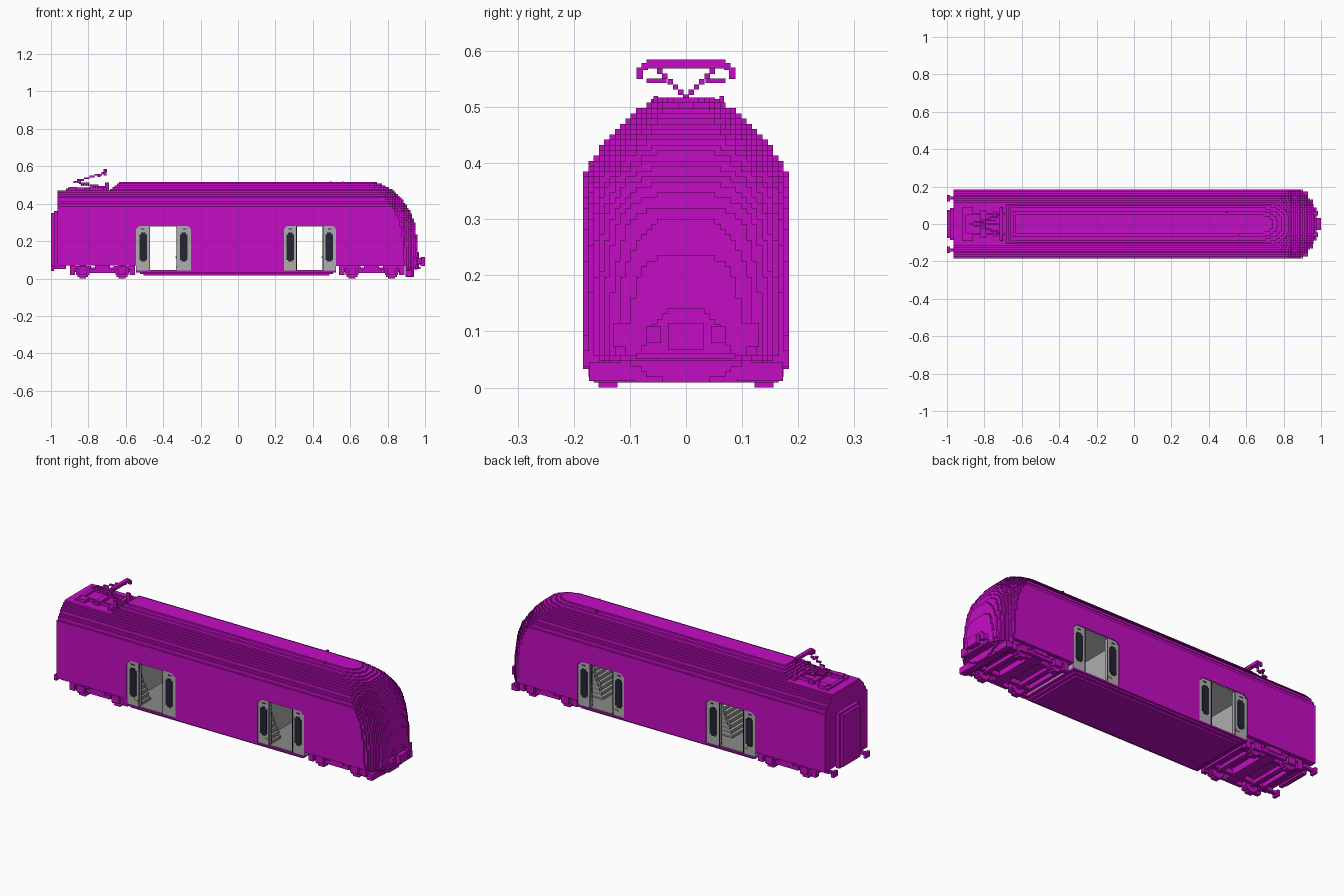
import bpy, bmesh, math
from mathutils import Vector

old = bpy.data.objects.get("Cube")
if old:
    bpy.data.objects.remove(old, do_unlink=True)

V = 0.0094                      # block size of the stepped style
HALF = 19.5 * V                 # half width of the body
DOOR_TOP = 30 * V
FLOOR = 0.042
REAR = -0.965


def material(name, rgb):
    m = bpy.data.materials.new(name)
    m.use_nodes = True
    m.diffuse_color = (*rgb, 1)
    m.node_tree.nodes["Principled BSDF"].inputs["Base Color"].default_value = (*rgb, 1)
    return m


MAGENTA = material("magenta", (0.55, 0.004, 0.55))
GREY = material("door grey", (0.42, 0.42, 0.42))
DARK = material("dark glass", (0.018, 0.018, 0.035))
WALL = material("interior grey", (0.25, 0.26, 0.25))
LIGHT = material("light grey", (0.62, 0.62, 0.62))
YELLOW = material("yellow", (0.6, 0.4, 0.05))
BLUE = material("dark blue", (0.02, 0.03, 0.2))


def prism(bm, pts, z0, z1):
    face = bm.faces.new([bm.verts.new((x, y, z0)) for x, y in pts])
    top = bmesh.ops.extrude_face_region(bm, geom=[face])["geom"]
    for v in top:
        if isinstance(v, bmesh.types.BMVert):
            v.co.z = z1


def box(bm, x0, x1, y0, y1, z0, z1):
    prism(bm, [(x0, y0), (x1, y0), (x1, y1), (x0, y1)], z0, z1)


def finish(name, bm, mat):
    bmesh.ops.recalc_face_normals(bm, faces=bm.faces)
    me = bpy.data.meshes.new(name)
    bm.to_mesh(me)
    bm.free()
    me.materials.append(mat)
    ob = bpy.data.objects.new(name, me)
    bpy.context.scene.collection.objects.link(ob)
    return ob


def boxes(name, items, mat, mirror=False):
    """Join boxes into one part, optionally repeated on the other side."""
    bm = bmesh.new()
    for x0, x1, y0, y1, z0, z1 in items:
        box(bm, x0, x1, y0, y1, z0, z1)
        if mirror:
            box(bm, x0, x1, -y1, -y0, z0, z1)
    return finish(name, bm, mat)


def stepped_bar(a, b, size=V):
    """Blocks climbing along a line."""
    a, b = Vector(a), Vector(b)
    n = math.ceil((b - a).length / size)
    out = []
    for i in range(n + 1):
        p = a.lerp(b, i / n)
        p = [round(c / V) * V for c in p]
        out.append([c + s * size / 2 for c in p for s in (-1, 1)])
    return out


def sample(table, z):
    if z <= table[0][0]:
        return table[0][1]
    for (z0, a), (z1, b) in zip(table, table[1:]):
        if z <= z1:
            return a + (b - a) * (z - z0) / (z1 - z0)
    return table[-1][1]


# Body shell: stacked layers following the roof and nose profiles
WIDTH = [(0.01, 0.165), (0.045, HALF), (0.375, HALF), (0.41, 0.165), (0.445, 0.14),
         (0.475, 0.107), (0.495, 0.083), (0.505, 0.068), (0.515, 0.05)]
NOSE = [(0.01, 0.935), (0.045, 0.945), (0.06, 0.968), (0.2, 0.96), (0.3, 0.945),
        (0.36, 0.92), (0.4, 0.893), (0.44, 0.865), (0.475, 0.83), (0.495, 0.79), (0.51, 0.745)]


def footprint(z, x0):
    half = sample(WIDTH, z)
    n = max(1, round(half / V - 0.5))
    pts = []
    for j in range(-n, n + 1):
        x = sample(NOSE, z) - 0.085 * (abs(j) * V / half) ** 3.5
        x = max(round(x / V) * V, x0 + V)
        for y in ((j - 0.5) * V, (j + 0.5) * V):
            if len(pts) > 1 and pts[-1][0] == x == pts[-2][0]:
                pts.pop()
            if not pts or pts[-1] != (x, y):
                pts.append((x, y))
    edge = (n + 0.5) * V
    return pts + [(x0, edge), (x0, -edge)]


bm = bmesh.new()
for k in range(1, 55):
    z = (k + 0.5) * V
    if k < 7:
        start = 0.895
    elif z < DOOR_TOP:
        start = 0.525
    elif z < 0.47:
        start = REAR
    else:
        start = -0.69 + (z - 0.47) * 1.3
    prism(bm, footprint(z, start), k * V, (k + 1) * V)
finish("body_shell", bm, MAGENTA)

boxes("lower_body", [(REAR, -0.545, -HALF, HALF, 0.07, DOOR_TOP),
                     (-0.25, 0.245, -HALF, HALF, FLOOR, DOOR_TOP)], MAGENTA)
boxes("underfloor", [(-0.545, 0.525, -HALF, HALF, 0.033, FLOOR),
                     (-0.525, 0.508, -0.173, 0.173, 0.024, 0.033),
                     (-0.505, 0.49, -0.155, 0.155, 0.015, 0.024)], MAGENTA)

# Doorways: open sliding doors, windows, trims and an interior behind them
for side, (a, b, c, d) in (("rear", (-0.545, -0.47, -0.33, -0.25)),
                           ("front", (0.245, 0.315, 0.452, 0.525))):
    leaves = ((a, b), (c, d))
    boxes(side + "_door_leaves",
          [(x0, x1, 0.163, 0.179, FLOOR, DOOR_TOP) for x0, x1 in leaves], GREY, True)
    windows, trims, corners = [], [], []
    for x0, x1 in leaves:
        m = (x0 + x1) / 2
        for w, z0, z1 in ((0.02, 0.1, 0.235), (0.012, 0.09, 0.245)):
            windows.append((m - w, m + w, 0.158, 0.181 + w / 10, z0, z1))
    for x in (b - 0.004, c):
        trims.append((x, x + 0.004, 0.161, 0.181, FLOOR, DOOR_TOP))
    for x0, x1 in ((a, a + 2 * V), (d - 2 * V, d)):
        corners.append((x0, x1, 0.16, HALF, DOOR_TOP - V / 2, DOOR_TOP))
    for x0, x1 in ((a, a + V), (d - V, d)):
        corners.append((x0, x1, 0.16, HALF, DOOR_TOP - 1.5 * V, DOOR_TOP))
    boxes(side + "_door_windows", windows, DARK, True)
    boxes(side + "_door_seals", trims, DARK, True)
    boxes(side + "_door_corners", corners, MAGENTA, True)
    boxes(side + "_door_markers", [(a + 0.025, a + 0.045, 0.17, 0.182, 0.262, 0.267),
                                   (d - 0.045, d - 0.025, 0.17, 0.182, 0.262, 0.267)], BLUE, True)
    boxes(side + "_door_handle", [(b - 0.03, b - 0.008, 0.17, 0.182, 0.07, 0.078)], YELLOW, True)
    boxes(side + "_vestibule_walls", [(a, a + 0.006, -0.163, 0.163, FLOOR, DOOR_TOP),
                                      (d - 0.006, d, -0.163, 0.163, FLOOR, DOOR_TOP)], GREY)
    boxes(side + "_vestibule_floor", [(a, d, -0.178, 0.178, FLOOR, FLOOR + 0.004)], WALL)
    boxes(side + "_vestibule_ceiling", [(a, d, -0.178, 0.178, DOOR_TOP - 0.004, DOOR_TOP)], LIGHT)
    steps, rails = [], []
    for i in range(7):
        x = c + i * 0.01
        steps.append((x, d - 0.006, -0.07, 0.07, FLOOR + i * 0.022, FLOOR + 0.018 + i * 0.022))
        steps.append((a + 0.006, b - i * 0.01, -0.15, -0.08,
                      FLOOR + i * 0.022, FLOOR + 0.018 + i * 0.022))
    for s in (-1, 1):
        rails += stepped_bar((c, s * 0.08, 0.11), (d - 0.01, s * 0.08, 0.24), 0.008)
    boxes(side + "_stairs", steps, WALL)
    boxes(side + "_stair_edges", [(x0 - 0.001, x1, y0, y1, z1, z1 + 0.004)
                                  for x0, x1, y0, y1, z0, z1 in steps[::2]], LIGHT)
    boxes(side + "_stair_rails", rails, LIGHT)

# Bogies: stepped wheels, axles and frames
for side, cx in (("rear", -0.725), ("front", 0.715)):
    wheels, frame = [], []
    R = 4 * V
    for wx in (cx - 0.105, cx + 0.105):
        for i in range(8):
            h = (i - 3.5) * V
            w = math.sqrt(R * R - h * h)
            wheels.append((wx - w, wx + w, 0.122, 0.156, i * V, (i + 1) * V))
        frame += [(wx - 0.022, wx + 0.022, 0.156, 0.172, 0.022, 0.06),
                  (wx - 0.012, wx + 0.012, 0, 0.125, 0.028, 0.048),
                  (wx - 0.045, wx + 0.045, 0.145, 0.165, 0.052, 0.068)]
    frame += [(cx - 0.07, cx + 0.07, 0.15, 0.168, 0.03, 0.05),
              (cx - 0.04, cx + 0.04, 0.15, 0.172, 0.045, 0.072),
              (cx - 0.165, cx + 0.165, 0.1, 0.12, 0.035, 0.06),
              (cx - 0.03, cx + 0.03, 0, 0.15, 0.035, 0.075)]
    for s in (-1, 1):
        frame.append((cx + s * 0.16 - 0.01, cx + s * 0.16 + 0.01, 0, 0.165, 0.03, 0.055))
        frame.append((cx + s * 0.16 - 0.014, cx + s * 0.16 + 0.014, 0.14, 0.165, 0.018, 0.07))
    boxes(side + "_wheels", wheels, MAGENTA, True)
    boxes(side + "_bogie_frame", frame, MAGENTA, True)

# Rear end: gangway and buffers
boxes("gangway", [(-0.985, REAR, -0.085, 0.085, 0.06, 0.36),
                  (-1.0, REAR, -0.075, 0.075, 0.07, 0.35)], MAGENTA)
boxes("rear_buffers", [(-0.985, -0.93, 0.13, 0.146, 0.05, 0.066),
                       (-1.0, -0.985, 0.12, 0.156, 0.04, 0.07),
                       (-0.96, -0.92, 0.125, 0.15, 0.05, 0.075)], MAGENTA, True)

# Nose: coupler, lamp panels and the skirt lip
boxes("coupler", [(0.95, 0.985, -0.022, 0.022, 0.075, 0.105),
                  (0.975, 1.0, -0.032, 0.032, 0.068, 0.115),
                  (0.96, 0.985, -0.07, -0.045, 0.08, 0.11),
                  (0.96, 0.985, 0.045, 0.07, 0.08, 0.11),
                  (0.95, 0.976, -0.088, 0.088, 0.052, 0.062)], MAGENTA)
boxes("lamp_panels", [(0.945, 0.958, 0.096, 0.13, 0.072, 0.115)], MAGENTA, True)
boxes("skirt", [(0.9, 0.93, 0.0, 0.173, 0.012, 0.045)], MAGENTA, True)

# Roof gear: base frame, folding arms and contact head
gear = [(-0.91, -0.69, 0.05, 0.06, 0.47, 0.487), (-0.92, -0.9, 0, 0.09, 0.47, 0.48),
        (-0.72, -0.7, 0, 0.09, 0.47, 0.487), (-0.82, -0.79, 0, 0.075, 0.47, 0.485),
        (-0.71, -0.69, 0.05, 0.062, 0.48, 0.514), (-0.9, -0.86, 0.06, 0.09, 0.47, 0.488)]
boxes("pantograph_base", gear, MAGENTA, True)
arms = stepped_bar((-0.71, 0, 0.487), (-0.87, 0, 0.517), 0.011)
arms += stepped_bar((-0.74, 0.02, 0.485), (-0.85, 0.01, 0.505), 0.007)
for s in (-1, 1):
    arms += stepped_bar((-0.87, 0, 0.517), (-0.71, s * 0.05, 0.567), 0.0095)
boxes("pantograph_arms", arms, MAGENTA)
boxes("pantograph_head", [(-0.72, -0.7, 0, 0.07, 0.569, 0.585),
                          (-0.718, -0.702, 0.068, 0.079, 0.566, 0.578),
                          (-0.718, -0.702, 0.077, 0.088, 0.55, 0.57),
                          (-0.75, -0.735, 0.035, 0.07, 0.543, 0.551)], MAGENTA, True)
boxes("roof_aerials", [(0.49, 0.5, 0.06, 0.068, 0.49, 0.52),
                       (0.555, 0.565, -0.058, -0.05, 0.49, 0.52)], MAGENTA)
